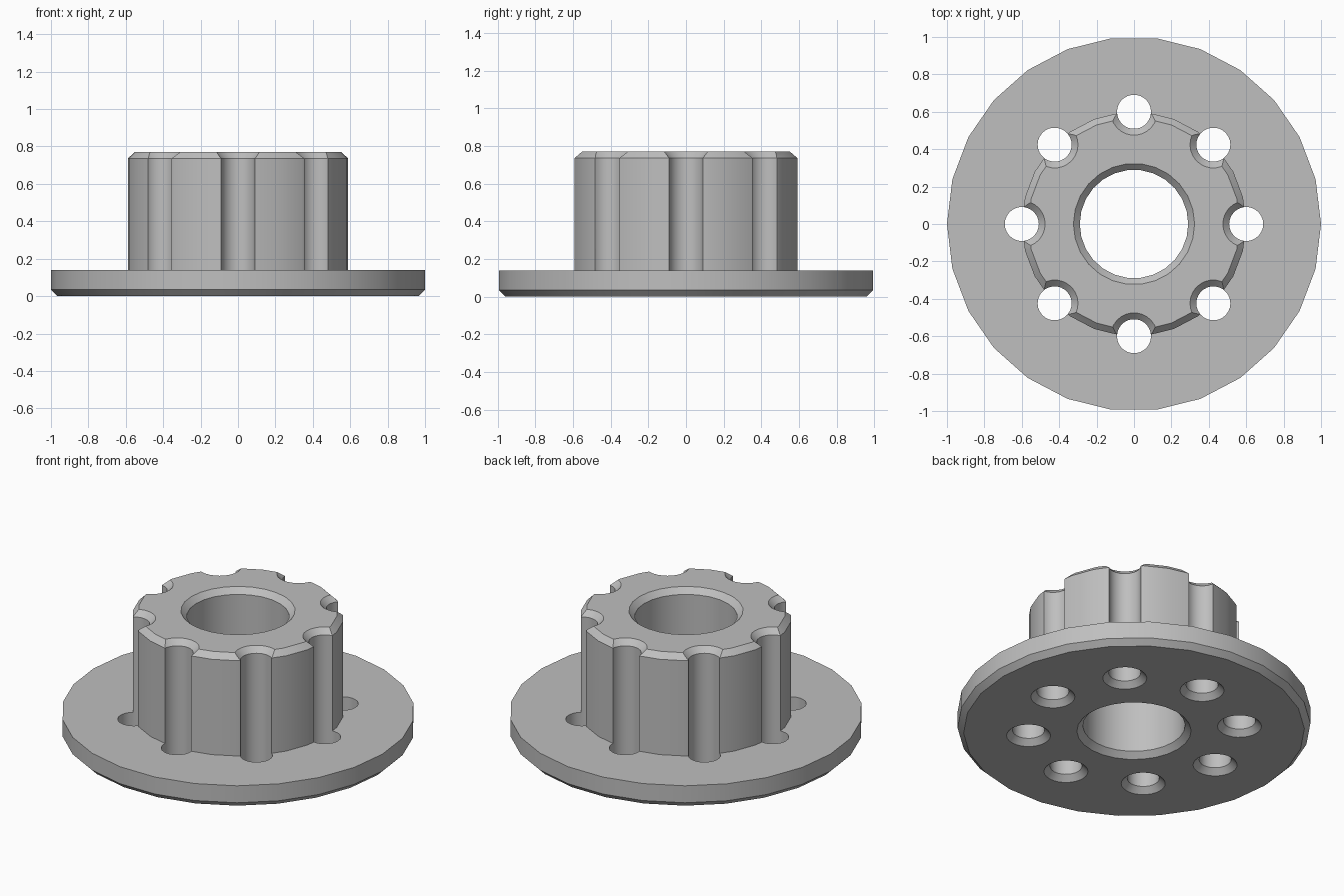
import bpy
import bmesh
from math import radians, cos, sin, tau

SIDES = 26
HEIGHT = 0.77
FLANGE = 0.14
BEVEL = 0.034
PITCH = 0.6      # hub radius and hole circle radius
HOLES = 8

cube = bpy.data.objects.get("Cube")
if cube:
    bpy.data.objects.remove(cube, do_unlink=True)

grey = bpy.data.materials.new("plain_grey")
grey.use_nodes = True
colour = (0.52, 0.52, 0.52, 1)
grey.diffuse_color = colour
grey.node_tree.nodes["Principled BSDF"].inputs["Base Color"].default_value = colour


def lathe(name, profile, centres=((0, 0),)):
    """Closed solid of revolution for each centre, from (radius, z) points."""
    bm = bmesh.new()
    for cx, cy in centres:
        rings = [[bm.verts.new((cx + r * cos(tau * i / SIDES),
                                cy + r * sin(tau * i / SIDES), z))
                  for i in range(SIDES)] for r, z in profile]
        for low, high in zip(rings, rings[1:]):
            for i in range(SIDES):
                j = (i + 1) % SIDES
                bm.faces.new((low[i], low[j], high[j], high[i]))
        bm.faces.new(rings[0][::-1])
        bm.faces.new(rings[-1])
    bmesh.ops.recalc_face_normals(bm, faces=bm.faces)
    mesh = bpy.data.meshes.new(name)
    bm.to_mesh(mesh)
    bm.free()
    mesh.materials.append(grey)
    obj = bpy.data.objects.new(name, mesh)
    bpy.context.collection.objects.link(obj)
    return obj


def flared(radius):
    """Cutter profile with countersinks at both ends, overshooting the body."""
    over = 0.02
    wide = radius + BEVEL + over
    return [(wide, -over), (radius, BEVEL),
            (radius, HEIGHT - BEVEL), (wide, HEIGHT + over)]


# Flange and hub in one turned body
body = lathe("flanged_hub", [
    (1 - BEVEL, 0), (1, BEVEL), (1, FLANGE), (PITCH, FLANGE),
    (PITCH, HEIGHT - BEVEL), (PITCH - BEVEL, HEIGHT)])

# Central bore, and the ring of holes that also flutes the hub
ring = [(PITCH * cos(tau * k / HOLES), PITCH * sin(tau * k / HOLES))
        for k in range(HOLES)]
cutters = [lathe("bore_cutter", flared(0.29)),
           lathe("hole_cutter", flared(0.091), ring)]

for cutter in cutters:
    mod = body.modifiers.new(cutter.name, "BOOLEAN")
    mod.operation = "DIFFERENCE"
    mod.solver = "EXACT"
    mod.object = cutter
    cutter.hide_render = True

# Bake the cuts, drop the cutters and smooth the round walls
bpy.ops.object.select_all(action="DESELECT")
body.select_set(True)
bpy.context.view_layer.objects.active = body
for mod in list(body.modifiers):
    bpy.ops.object.modifier_apply(modifier=mod.name)
for cutter in cutters:
    bpy.data.objects.remove(cutter, do_unlink=True)
bpy.ops.object.shade_smooth_by_angle(angle=radians(30))
